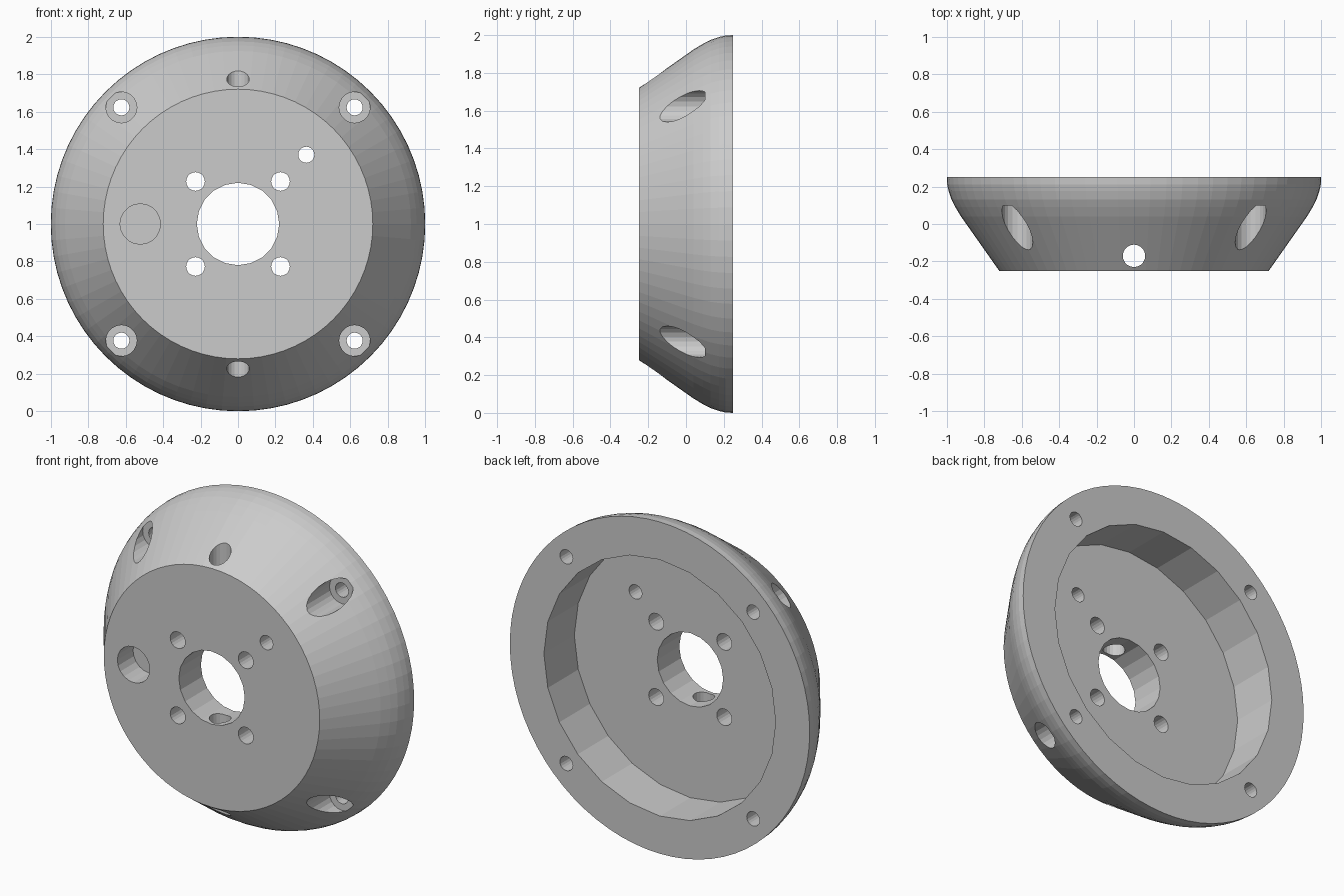
import bpy, bmesh, math
from mathutils import Matrix, Vector

if "Cube" in bpy.data.objects:
    bpy.data.objects.remove(bpy.data.objects["Cube"])

CZ = 1.0  # height of the wheel axis
AXIS_Y = Matrix.Rotation(math.radians(90), 4, 'X')


def lathe_body(name, profile, sides):
    """Solid of revolution about the y axis from (radius, y) points."""
    bm = bmesh.new()
    rings = []
    for r, y in profile:
        rings.append([bm.verts.new((r * math.cos(2 * math.pi * i / sides), y,
                                    CZ + r * math.sin(2 * math.pi * i / sides)))
                      for i in range(sides)])
    for a, b in zip(rings, rings[1:]):
        for i in range(sides):
            j = (i + 1) % sides
            bm.faces.new((a[i], a[j], b[j], b[i]))
    bm.faces.new(rings[0])
    bm.faces.new(rings[-1])
    bmesh.ops.recalc_face_normals(bm, faces=bm.faces)
    me = bpy.data.meshes.new(name)
    bm.to_mesh(me)
    bm.free()
    ob = bpy.data.objects.new(name, me)
    bpy.context.collection.objects.link(ob)
    return ob


def drill(body, center, radius, length, sides, rot=AXIS_Y):
    """Subtract a cylinder from the body."""
    bm = bmesh.new()
    bmesh.ops.create_cone(bm, cap_ends=True, segments=sides, radius1=radius,
                          radius2=radius, depth=length,
                          matrix=Matrix.Translation(Vector(center)) @ rot)
    me = bpy.data.meshes.new("cutter")
    bm.to_mesh(me)
    bm.free()
    cutter = bpy.data.objects.new("cutter", me)
    cutter.hide_render = True
    bpy.context.collection.objects.link(cutter)
    mod = body.modifiers.new("cut", 'BOOLEAN')
    mod.operation = 'DIFFERENCE'
    mod.solver = 'EXACT'
    mod.object = cutter
    bpy.context.view_layer.objects.active = body
    bpy.ops.object.modifier_apply(modifier=mod.name)
    bpy.data.objects.remove(cutter)


def drill_y(body, x, z, radius, y0, y1, sides):
    drill(body, (x, (y0 + y1) / 2, CZ + z), radius, y1 - y0, sides)


# Conical hub body with a rounded shoulder
profile = [(0.72, -0.25), (0.924, 0.04), (0.954, 0.09), (0.975, 0.13),
           (0.99, 0.175), (0.998, 0.21), (1.0, 0.25)]
hub = lathe_body("hub_body", profile, 72)

# Rear cavity and central bore
drill_y(hub, 0, 0, 0.773, -0.04, 0.5, 24)
drill_y(hub, 0, 0, 0.22, -0.5, 0.5, 20)

for sx in (-1, 1):
    for sz in (-1, 1):
        # Counterbored rim bolt holes
        drill_y(hub, sx * 0.623, sz * 0.623, 0.083, -0.5, 0.10, 20)
        drill_y(hub, sx * 0.623, sz * 0.623, 0.043, -0.5, 0.5, 20)
        # Bolt circle around the bore
        drill_y(hub, sx * 0.227, sz * 0.227, 0.05, -0.5, 0.5, 20)

# Single small through hole and blind pocket in the front face
drill_y(hub, 0.365, 0.37, 0.043, -0.5, 0.5, 20)
drill_y(hub, -0.522, 0, 0.108, -0.5, -0.10, 20)

# Vertical set-screw hole through top, bore and bottom
drill(hub, (0, -0.17, CZ), 0.06, 3.0, 20, Matrix.Identity(4))
